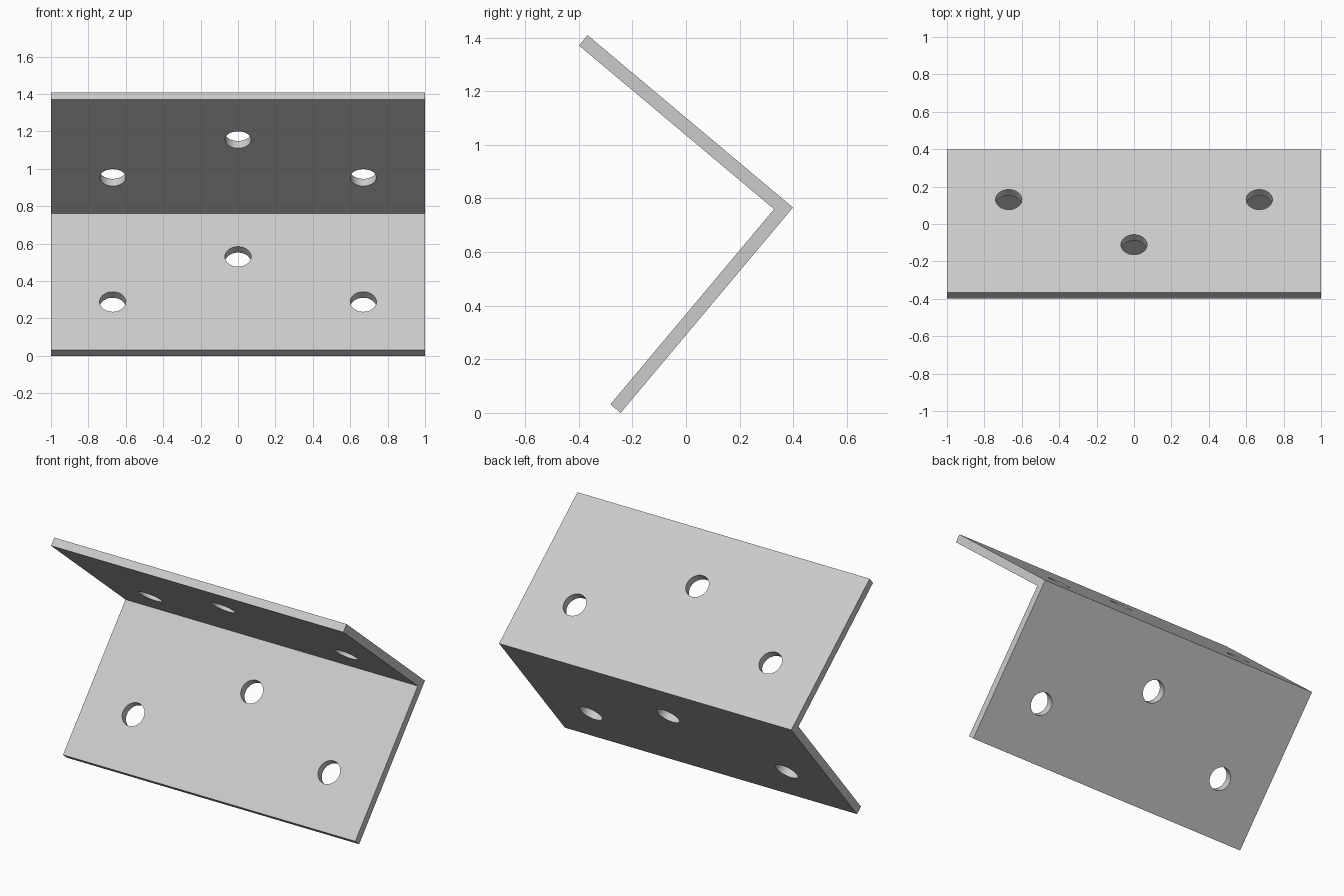
import bpy
import bmesh
from math import radians, cos, sin
from mathutils import Vector

if "Cube" in bpy.data.objects:
    bpy.data.objects.remove(bpy.data.objects["Cube"], do_unlink=True)

# Bracket dimensions
LENGTH, LEG, THICK = 2.0, 1.0, 0.05
HOLE_R, HOLE_X, NEAR, FAR = 0.07, 0.67, 0.35, 0.665
TILT = radians(40)
corner = Vector((0, 0.399, 0.766))
up = Vector((0, -cos(TILT), sin(TILT)))      # along the upper leg
down = Vector((0, -sin(TILT), -cos(TILT)))   # along the lower leg

steel = bpy.data.materials.new("light grey metal")
steel.use_nodes = True
colour = (0.6, 0.6, 0.6, 1)
steel.diffuse_color = colour
steel.node_tree.nodes["Principled BSDF"].inputs["Base Color"].default_value = colour

# L-shaped profile swept along x
steps = [(0, 0), (LEG, 0), (LEG, THICK), (THICK, THICK), (THICK, LEG), (0, LEG)]
bm = bmesh.new()
start = Vector((-LENGTH / 2, 0, 0))
face = bm.faces.new([bm.verts.new(start + corner + up * a + down * b) for a, b in steps])
swept = bmesh.ops.extrude_face_region(bm, geom=[face])["geom"]
bmesh.ops.translate(bm, vec=(LENGTH, 0, 0),
                    verts=[v for v in swept if isinstance(v, bmesh.types.BMVert)])
bmesh.ops.recalc_face_normals(bm, faces=bm.faces)
mesh = bpy.data.meshes.new("angle_bracket")
bm.to_mesh(mesh)
bm.free()
mesh.materials.append(steel)
bracket = bpy.data.objects.new("angle_bracket", mesh)
bpy.context.collection.objects.link(bracket)


def drill(x, along, through, distance):
    """Cut one round hole through a leg."""
    centre = corner + along * distance + through * (THICK / 2) + Vector((x, 0, 0))
    bpy.ops.mesh.primitive_cylinder_add(
        vertices=48, radius=HOLE_R, depth=THICK * 4, location=centre,
        rotation=through.to_track_quat("Z", "Y").to_euler())
    cutter = bpy.context.object
    cutter.name = "hole_cutter"
    cutter.hide_render = True
    cutter.data.materials.append(steel)
    bpy.context.view_layer.objects.active = bracket
    cut = bracket.modifiers.new("hole", "BOOLEAN")
    cut.operation, cut.solver, cut.object = "DIFFERENCE", "EXACT", cutter
    bpy.ops.object.modifier_apply(modifier=cut.name)
    bpy.data.objects.remove(cutter, do_unlink=True)


# Three staggered holes per leg
for x, upper, lower in ((-HOLE_X, NEAR, FAR), (0, FAR, NEAR), (HOLE_X, NEAR, FAR)):
    drill(x, up, down, upper)
    drill(x, down, up, lower)

# Smooth hole walls, crisp plate edges
bpy.ops.object.select_all(action="DESELECT")
bracket.select_set(True)
bpy.context.view_layer.objects.active = bracket
bpy.ops.object.shade_smooth_by_angle(angle=radians(30))
